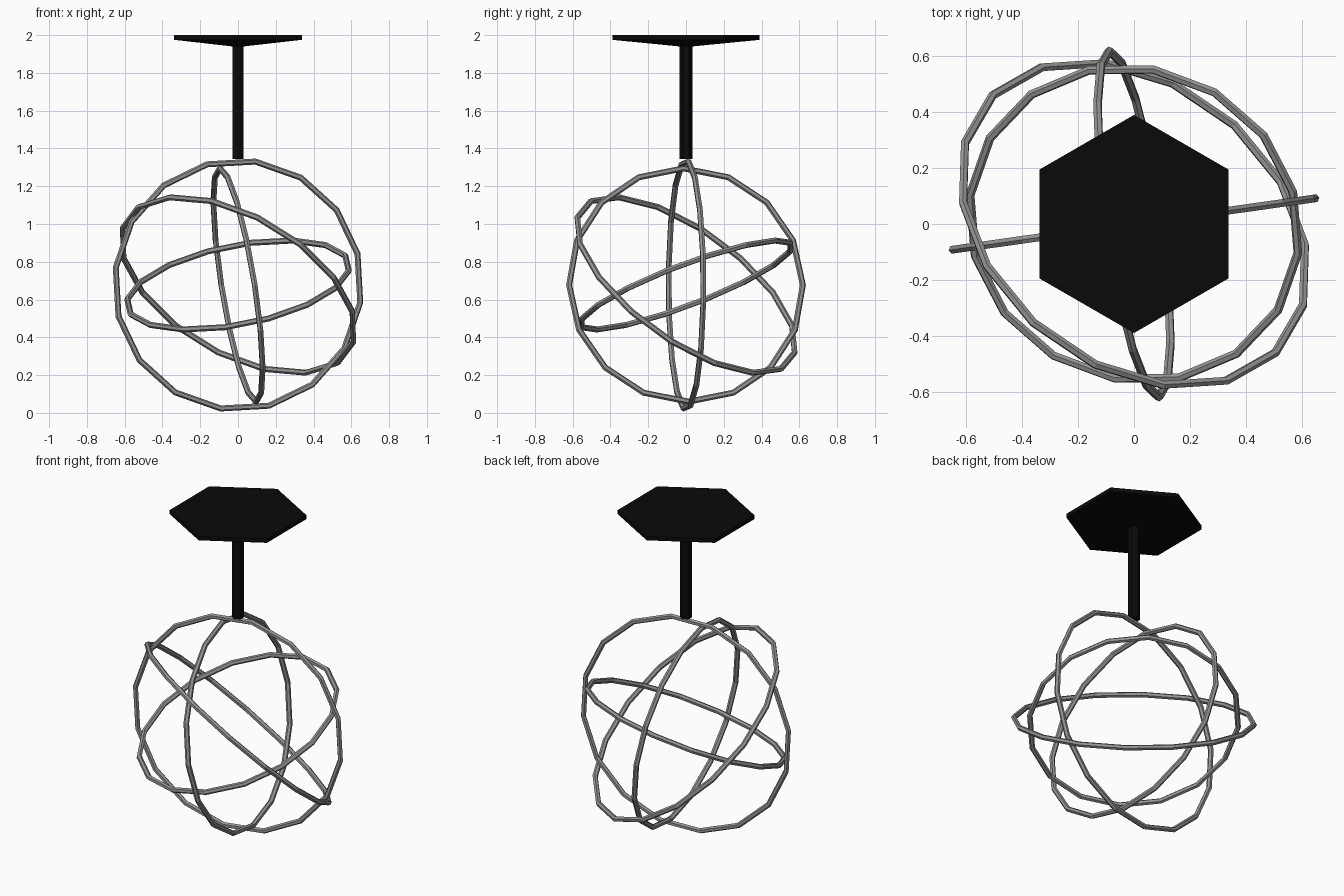
import bpy, bmesh
from math import cos, sin, pi
from mathutils import Vector

if "Cube" in bpy.data.objects:
    bpy.data.objects.remove(bpy.data.objects["Cube"])


def material(name, value):
    m = bpy.data.materials.new(name)
    m.use_nodes = True
    m.diffuse_color = (value, value, value, 1)
    m.node_tree.nodes["Principled BSDF"].inputs["Base Color"].default_value = (value, value, value, 1)
    return m


grey = material("brushed_grey", 0.3)
black = material("matt_black", 0.003)


def finish(name, bm, mat):
    bmesh.ops.recalc_face_normals(bm, faces=bm.faces)
    mesh = bpy.data.meshes.new(name)
    bm.to_mesh(mesh)
    bm.free()
    mesh.materials.append(mat)
    ob = bpy.data.objects.new(name, mesh)
    bpy.context.collection.objects.link(ob)
    return ob


def ring(name, radius, normal, start, segments=16, sides=6, thick=0.016):
    """Polygonal hoop in the plane of normal, with one corner towards start."""
    n = Vector(normal).normalized()
    u = Vector(start)
    u = (u - n * u.dot(n)).normalized()
    v = n.cross(u)
    bm = bmesh.new()
    loops = []
    for i in range(segments):
        a = 2 * pi * i / segments
        out = u * cos(a) + v * sin(a)
        loops.append([bm.verts.new(out * (radius + thick * cos(b)) + n * thick * sin(b))
                      for b in (2 * pi * j / sides for j in range(sides))])
    for i in range(segments):
        p, q = loops[i], loops[(i + 1) % segments]
        for j in range(sides):
            k = (j + 1) % sides
            bm.faces.new((p[j], q[j], q[k], p[k]))
    finish(name, bm, grey).location.z = 0.677


def hex_stack(name, profile):
    """Six-sided solid through (radius, height) pairs, corners on the y axis."""
    bm = bmesh.new()
    loops = [[bm.verts.new((r * sin(k * pi / 3), r * cos(k * pi / 3), z)) for k in range(6)]
             for r, z in profile]
    for p, q in zip(loops, loops[1:]):
        for k in range(6):
            bm.faces.new((p[k], p[k - 1], q[k - 1], q[k]))
    bm.faces.new(loops[0])
    bm.faces.new(loops[-1])
    finish(name, bm, black)


# Nested hoops, smallest to largest
ring("inner_ring", 0.60, (-0.18, -0.35, 0.92), (0.588, 0.12, 0.16))
ring("side_ring", 0.625, (0.977, 0.14, 0.155), (-0.09, 0.62, 0))
ring("upright_ring", 0.66, (-0.14, 0.99, 0), (0.092, 0.013, 0.66))
ring("outer_ring", 0.685, (0.427, 0.534, 0.737), (-0.36, -0.354, 0.465))

# Hanging rod and ceiling plate
hex_stack("hanging_rod", [(0.034, 1.345), (0.034, 1.96)])
hex_stack("ceiling_plate", [(0.034, 1.94), (0.39, 1.975), (0.39, 2.0)])
